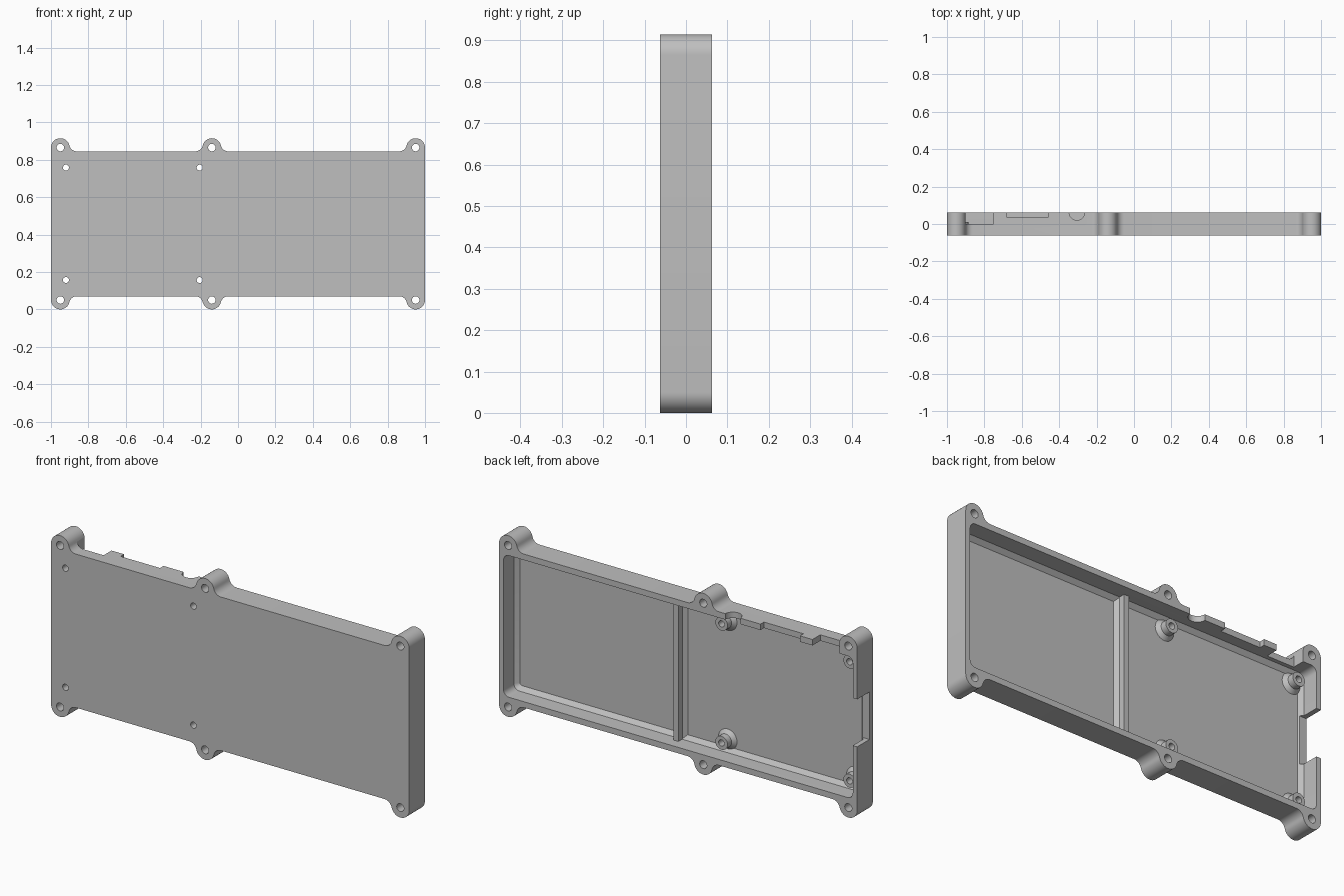
import bpy, bmesh
from math import sin, cos, atan2, radians, degrees, sqrt

old = bpy.data.objects.get("Cube")
if old:
    bpy.data.objects.remove(old, do_unlink=True)

grey = bpy.data.materials.new("plain grey")
grey.use_nodes = True
grey.diffuse_color = (0.52, 0.52, 0.52, 1)
grey.node_tree.nodes["Principled BSDF"].inputs["Base Color"].default_value = (0.52, 0.52, 0.52, 1)

HEIGHT, BACK, FRONT, FLOOR = 0.915, 0.0625, -0.0625, -0.04
WALL_Z, EAR_R, FILLET = 0.07, 0.05, 0.04
EARS = (-0.95, -0.14, 0.95)


def arc(cx, cz, r, start, end, n=12):
    return [(cx + r * cos(radians(start + (end - start) * i / n)),
             cz + r * sin(radians(start + (end - start) * i / n))) for i in range(n + 1)]


def loft(name, rings, closed=False):
    """Skin equal rings of 3D points; cap the ends, or close into a loop."""
    bm = bmesh.new()
    rows = [[bm.verts.new(p) for p in ring] for ring in rings]
    pairs = list(zip(rows, rows[1:]))
    if closed:
        pairs.append((rows[-1], rows[0]))
    else:
        bm.faces.new(rows[0])
        bm.faces.new(rows[-1])
    for a, b in pairs:
        for i in range(len(a)):
            j = (i + 1) % len(a)
            bm.faces.new((a[i], a[j], b[j], b[i]))
    bmesh.ops.recalc_face_normals(bm, faces=bm.faces)
    mesh = bpy.data.meshes.new(name)
    bm.to_mesh(mesh)
    bm.free()
    mesh.materials.append(grey)
    obj = bpy.data.objects.new(name, mesh)
    bpy.context.collection.objects.link(obj)
    return obj


def at_y(points, y):
    return [(x, y, z) for x, z in points]


def round_rect(x, z0, z1, r):
    return (arc(-x + r, z0 + r, r, 180, 270, 6) + arc(x - r, z0 + r, r, 270, 360, 6)
            + arc(x - r, z1 - r, r, 0, 90, 6) + arc(-x + r, z1 - r, r, 90, 180, 6))


def rod(name, x, z, r):
    circle = arc(x, z, r, 0, 345, 23)
    return loft(name, [at_y(circle, -0.2), at_y(circle, 0.2)])


def box(name, x0, x1, y0, y1, z0, z1):
    base = [(x0, z0), (x1, z0), (x1, z1), (x0, z1)]
    return loft(name, [at_y(base, y0), at_y(base, y1)])


def smooth(obj):
    bpy.ops.object.select_all(action='DESELECT')
    obj.select_set(True)
    bpy.context.view_layer.objects.active = obj
    bpy.ops.object.shade_smooth_by_angle(angle=radians(30))


def cut(obj, cutter):
    mod = obj.modifiers.new("cut", 'BOOLEAN')
    mod.operation, mod.solver, mod.object = 'DIFFERENCE', 'EXACT', cutter
    cutter.hide_render = True
    bpy.context.view_layer.objects.active = obj
    bpy.ops.object.modifier_apply(modifier=mod.name)
    bpy.data.objects.remove(cutter, do_unlink=True)


# Tray outline: straight walls blended into six round screw ears
dz = WALL_Z - FILLET - EAR_R
dx = sqrt((EAR_R + FILLET) ** 2 - dz ** 2)
tilt = degrees(atan2(-dz, dx))
lower = []
for k, ex in enumerate(EARS):
    first, last = k == 0, k == len(EARS) - 1
    if not first:
        lower += arc(ex - dx, WALL_Z - FILLET, FILLET, 90, tilt, 8)[:-1]
    lower += arc(ex, EAR_R, EAR_R, 180 if first else 180 + tilt, 360 if last else 360 - tilt, 20)
    if not last:
        lower += arc(ex + dx, WALL_Z - FILLET, FILLET, 180 - tilt, 90, 8)[1:]
outline = lower + [(x, HEIGHT - z) for x, z in reversed(lower)]
tray = loft("tray", [at_y(outline, FRONT), at_y(outline, BACK)])

# Hollow with a bevel where the walls meet the floor
inner = round_rect(0.975, 0.1, HEIGHT - 0.1, 0.03)
bevel = round_rect(0.955, 0.12, HEIGHT - 0.12, 0.012)
cut(tray, loft("hollow", [at_y(bevel, FLOOR), at_y(inner, FLOOR + 0.02), at_y(inner, 0.1)]))

# Screw holes through the ears and the floor
POSTS = [(x, z) for x in (-0.92, -0.205) for z in (0.157, 0.758)]
for z in (EAR_R, HEIGHT - EAR_R):
    for x in EARS:
        cut(tray, rod("ear_hole", x, z, 0.02))
for x, z in POSTS:
    cut(tray, rod("post_hole", x, z, 0.016))

# Connector openings in the top wall and the end wall
cut(tray, box("corner_opening", -0.9, -0.75, 0.0, 0.1, 0.79, 0.95))
cut(tray, box("top_slot", -0.68, -0.46, 0.035, 0.1, 0.79, 0.95))
ring = arc(-0.305, BACK, 0.042, 0, 345, 23)
cut(tray, loft("round_opening", [[(x, y, z) for x, y in ring] for z in (0.79, 0.95)]))
cut(tray, box("end_opening", -1.1, -0.94, -0.035, 0.1, 0.37, 0.61))
smooth(tray)

# Dividing rib with a flared foot
half = [(0.032, FLOOR - 0.005), (0.032, FLOOR), (0.014, FLOOR + 0.018), (0.014, 0.01)]
section = half + [(-x, y) for x, y in reversed(half)]
loft("dividing_rib", [[(0.05 + x, y, z) for x, y in section] for z in (0.095, HEIGHT - 0.095)])

# Board posts: hollow, flared at the foot
lathe = [(0.016, FLOOR - 0.01), (0.052, FLOOR - 0.01), (0.052, FLOOR),
         (0.034, FLOOR + 0.018), (0.034, 0.01), (0.016, 0.01)]
for n, (px, pz) in enumerate(POSTS):
    post = loft("board_post_%d" % (n + 1),
                [at_y(arc(px, pz, r, 0, 345, 23), y) for r, y in lathe], closed=True)
    smooth(post)
